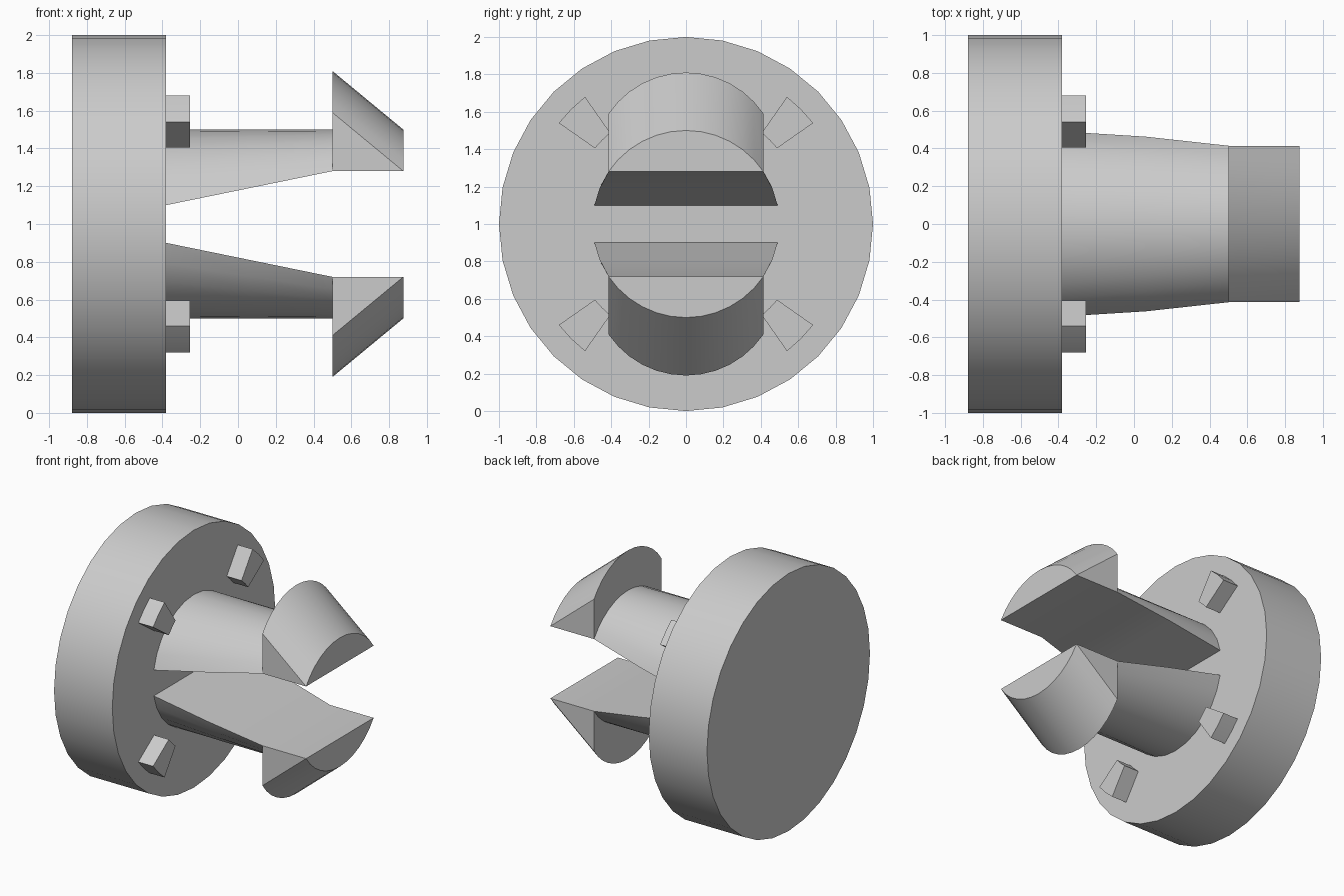
import bpy, bmesh, math

cube = bpy.data.objects.get("Cube")
if cube:
    bpy.data.objects.remove(cube)

grey = bpy.data.materials.new("plain grey")
grey.use_nodes = True
colour = (0.6, 0.6, 0.6, 1)
grey.diffuse_color = colour
grey.node_tree.nodes["Principled BSDF"].inputs["Base Color"].default_value = colour

AXIS = 1.0              # height of the centre line
BACK, FACE = -0.88, -0.38
STEP, TIP = 0.5, 0.875  # hook start and end
R = 0.5                 # prong radius


def loft(name, rings):
    """Skin a list of equal-length rings and cap both ends."""
    bm = bmesh.new()
    loops = [[bm.verts.new(p) for p in ring] for ring in rings]
    n = len(loops[0])
    for a, b in zip(loops, loops[1:]):
        for i in range(n):
            j = (i + 1) % n
            bm.faces.new((a[i], a[j], b[j], b[i]))
    bm.faces.new(loops[0])
    bm.faces.new(loops[-1])
    bmesh.ops.remove_doubles(bm, verts=bm.verts, dist=0.0005)
    bmesh.ops.recalc_face_normals(bm, faces=bm.faces)
    mesh = bpy.data.meshes.new(name)
    bm.to_mesh(mesh)
    bm.free()
    mesh.materials.append(grey)
    obj = bpy.data.objects.new(name, mesh)
    bpy.context.collection.objects.link(obj)
    bpy.ops.object.select_all(action="DESELECT")
    obj.select_set(True)
    bpy.context.view_layer.objects.active = obj
    bpy.ops.object.shade_smooth_by_angle(angle=math.radians(25))
    return obj


def circle(x, radius, sides=32):
    return [(x, radius * math.sin(math.tau * i / sides),
             AXIS + radius * math.cos(math.tau * i / sides)) for i in range(sides)]


def segment(x, cut, lift, side, steps=12):
    """Circle segment above a chord, with its arc raised by lift."""
    half = math.acos(cut / R)
    arc = [-half + 2 * half * i / steps for i in range(steps + 1)]
    pts = [(R * math.sin(a), R * math.cos(a) + lift) for a in arc]
    pts += [(R * math.sin(half), cut), (-R * math.sin(half), cut)]
    return [(x, y, AXIS + side * h) for y, h in pts]


# Round base
loft("base_disc", [circle(BACK, 1.0), circle(FACE, 1.0)])

# Two split prongs with slanted hooks
for name, side in (("upper_prong", 1), ("lower_prong", -1)):
    mid = (FACE + STEP) / 2
    loft(name, [segment(FACE, 0.1, 0, side),
                segment(mid, 0.19, 0, side),
                segment(STEP, 0.28, 0, side),
                segment(STEP, 0.28, 0.31, side),
                segment(TIP, 0.28, 0, side)])

# Four wedge lugs around the prongs
wedge = [(0.54, 0.68), (0.614, 0.614), (0.68, 0.54),
         (0.487, 0.405), (0.448, 0.448), (0.405, 0.487)]
for vertical, v in (("upper", 1), ("lower", -1)):
    for end, h in (("back", 1), ("front", -1)):
        loft(f"{vertical}_{end}_lug",
             [[(x, h * a, AXIS + v * b) for a, b in wedge] for x in (FACE, -0.253)])
